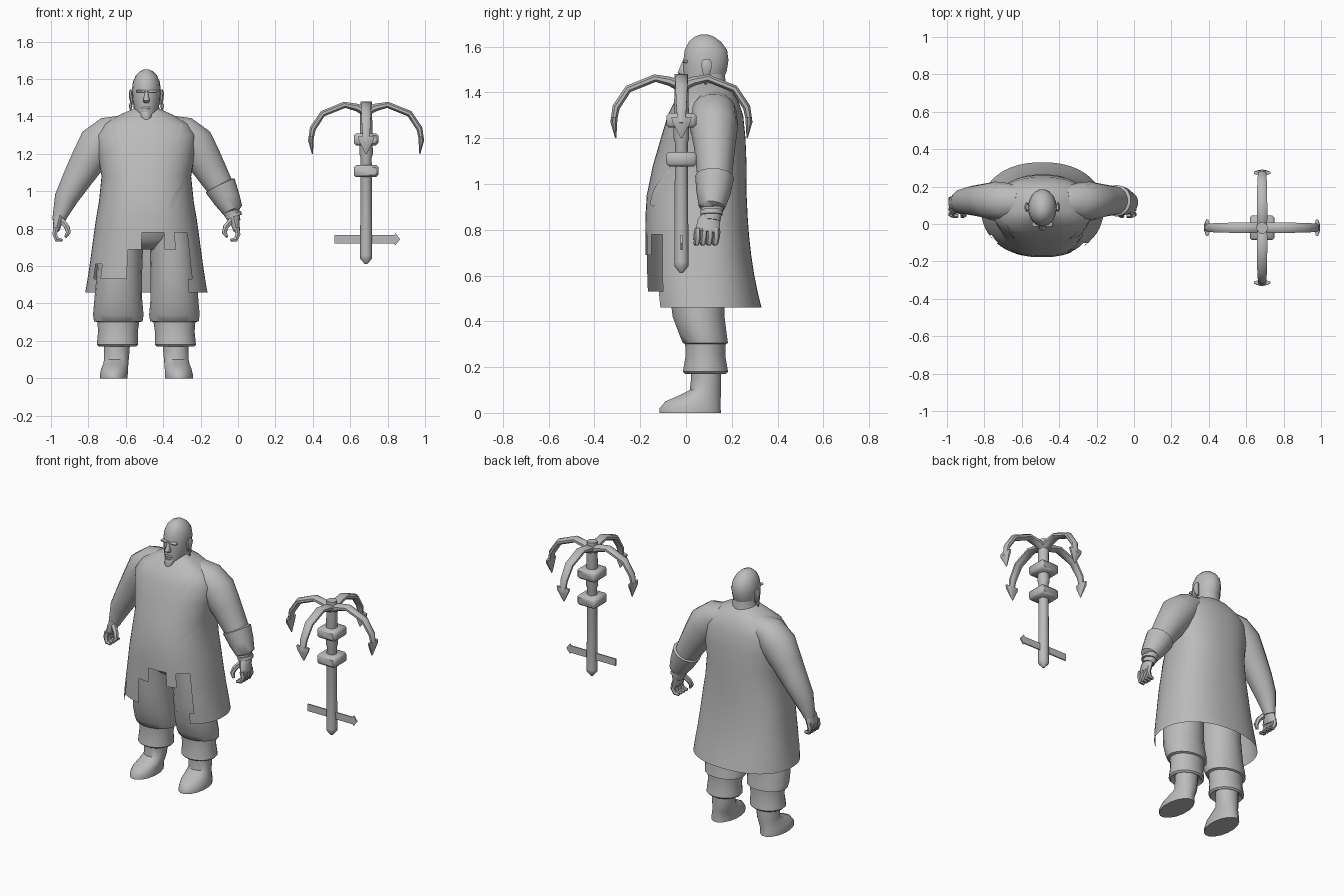
import bpy, bmesh, math
from mathutils import Vector, Matrix
from mathutils.bvhtree import BVHTree

GREY = bpy.data.materials.new("plain_grey")
GREY.diffuse_color = (0.5, 0.5, 0.5, 1)
CX = -0.49            # middle of the figure
AX, AY = 0.685, -0.02  # middle of the anchor


def finish(name, bm):
    bmesh.ops.remove_doubles(bm, verts=bm.verts, dist=0.0005)
    bmesh.ops.recalc_face_normals(bm, faces=bm.faces)
    me = bpy.data.meshes.new(name)
    bm.to_mesh(me)
    bm.free()
    me.materials.append(GREY)
    ob = bpy.data.objects.new(name, me)
    bpy.context.collection.objects.link(ob)
    return ob


def skin(name, rings, caps=True, keep=lambda a, b: True):
    """Join point rings into a surface; keep() can drop faces."""
    bm = bmesh.new()
    vs = [[bm.verts.new(p) for p in r] for r in rings]
    n = len(rings[0])
    for a, b in zip(vs, vs[1:]):
        for i in range(n):
            j = (i + 1) % n
            mid = (a[i].co + a[j].co + b[i].co + b[j].co) / 4
            if keep(mid, min(b[i].co.z, a[i].co.z)):
                bm.faces.new((a[i], a[j], b[j], b[i]))
    if caps:
        bm.faces.new(vs[0])
        bm.faces.new(vs[-1])
    return finish(name, bm)


def power(v, e):
    return math.copysign(abs(v) ** e, v)


def ring(cx, cy, z, rx, ry_front, ry_back, n, e=1.0):
    pts = []
    for i in range(n):
        t = 2 * math.pi * (i + 0.5) / n
        s, c = power(math.sin(t), e), power(math.cos(t), e)
        pts.append((cx + rx * s, cy - (ry_front if c > 0 else ry_back) * c, z))
    return pts


def loft(name, rows, n=16, e=1.0):
    """Rows of (x, y, z, rx, ry)."""
    return skin(name, [ring(x, y, z, rx, ry, ry, n, e) for x, y, z, rx, ry in rows])


def tube(name, pts, n=10, origin=(0, 0, 0), turn=0.0, s=1):
    """Sweep through (x, y, z, r, ry); ry is the radius along y."""
    P = [Vector(p[:3]) for p in pts]
    rot = Matrix.Rotation(turn, 3, 'Z')
    rings = []
    for i, p in enumerate(pts):
        tan = (P[min(i + 1, len(P) - 1)] - P[max(i - 1, 0)]).normalized()
        side = Vector((0, 1, 0))
        side = (side - tan * side.dot(tan)).normalized()
        up = tan.cross(side)
        r = []
        for k in range(n):
            a = 2 * math.pi * (k + 0.5) / n
            q = rot @ (P[i] + up * p[3] * math.cos(a) + side * p[4] * math.sin(a))
            r.append((origin[0] + s * q.x, origin[1] + q.y, origin[2] + q.z))
        rings.append(r)
    return skin(name, rings)


def box(name, centre, size, bevel=0.0):
    bm = bmesh.new()
    bmesh.ops.create_cube(bm, size=1)
    bmesh.ops.scale(bm, vec=size, verts=bm.verts)
    if bevel:
        bmesh.ops.bevel(bm, geom=bm.edges[:], offset=bevel, segments=1, affect='EDGES')
    bmesh.ops.translate(bm, vec=centre, verts=bm.verts)
    return finish(name, bm)


# Coat with a ragged front hem
def hem(x, y):
    if y > -0.03:
        return 0.46
    for limit, z in ((-0.27, .46), (-0.24, .61), (-0.10, .53), (-0.03, .69),
                     (0.09, .78), (0.15, .69), (0.23, .78)):
        if x < limit:
            return z
    return 0.46


coat_rows = [(1.445, .06, .03, .15), (1.41, .14, 0, .20), (1.36, .225, -.05, .23),
             (1.30, .265, -.08, .25), (1.20, .26, -.11, .26), (1.08, .24, -.145, .265),
             (.95, .253, -.172, .265), (.85, .27, -.178, .27), (.78, .28, -.178, .275),
             (.69, .292, -.178, .285), (.61, .303, -.178, .297), (.53, .315, -.175, .313),
             (.46, .327, -.17, .33)]
coat = skin("coat", [ring(CX, .08, z, hw, .08 - f, b - .08, 56, .85 if z > .5 else .9)
                     for z, hw, f, b in coat_rows], caps=False,
            keep=lambda m, low: low > hem(m.x - CX, m.y) - 0.005)

# Patch and shoulder stitching laid on the coat
tree = BVHTree.FromPolygons([v.co for v in coat.data.vertices],
                            [list(p.vertices) for p in coat.data.polygons])


def ribbon(name, path, w):
    bm = bmesh.new()
    rows = []
    for x, z in path:
        row = []
        for d in (-w, w):
            hit = tree.ray_cast(Vector((CX + x + d, -1, z - d * .4)), Vector((0, 1, 0)))[0]
            if hit:
                row.append(bm.verts.new(hit + Vector((0, -.005, 0))))
        if len(row) == 2:
            rows.append(row)
    for a, b in zip(rows, rows[1:]):
        bm.faces.new((a[0], a[1], b[1], b[0]))
    finish(name, bm)


ribbon("coat_patch", [(.145, .905), (.155, .95), (.17, .985), (.195, 1.015), (.215, 1.05)], .018)
for s in (-1, 1):
    ribbon("shoulder_seam", [(s * .185, 1.36), (s * .175, 1.31), (s * .15, 1.25)], .007)

# Hips inside the coat
loft("hips", [(CX, .05, .95, .2, .17), (CX, .05, .82, .23, .17),
              (CX, .05, .74, .2, .14), (CX, .05, .69, .08, .09)], 20)

for s, side in ((-1, "right"), (1, "left")):
    # Trousers with a rolled cuff
    loft(side + "_trouser", [(CX + s * x, y, z, rx, ry) for x, y, z, rx, ry in (
        (.12, .05, .85, .12, .15), (.138, .045, .7, .12, .135), (.145, .045, .55, .122, .122),
        (.15, .055, .42, .128, .115), (.15, .075, .34, .135, .105), (.15, .085, .305, .13, .1),
        (.15, .085, .3, .112, .09), (.152, .085, .25, .106, .088), (.155, .085, .18, .11, .1),
        (.155, .085, .17, .1, .09), (.155, .088, .19, .07, .07))], 18)
    # Boots
    loft(side + "_boot", [(CX + s * x, y, z, rx, ry) for x, y, z, rx, ry in (
        (.155, .088, .22, .07, .068), (.158, .088, .15, .07, .067), (.16, .085, .1, .067, .07),
        (.164, .06, .075, .069, .094), (.17, .03, .05, .073, .123),
        (.174, .018, .02, .076, .136), (.174, .018, 0, .076, .137))], 16)
    # Arms
    tube(side + "_arm", [(.12, .12, 1.35, .06, .08), (.19, .12, 1.32, .09, .1),
                         (.255, .122, 1.25, .113, .105), (.315, .125, 1.16, .095, .09),
                         (.38, .125, 1.05, .078, .078), (.43, .12, .96, .064, .066),
                         (.465, .112, .86, .038, .042), (.47, .11, .84, .034, .04)],
         14, (CX, 0, 0), 0, s)
    # Hand with curled fingers and thumb
    tube(side + "_palm", [(.462, .11, .875, .03, .035), (.473, .1, .835, .026, .05),
                          (.483, .095, .79, .018, .055)], 10, (CX, 0, 0), 0, s)
    for k in range(4):
        y = .052 + .027 * k
        tube(side + "_finger", [(.483, y, .805, .016, .015), (.49, y, .77, .015, .015),
                                (.478, y - .005, .742, .014, .014),
                                (.45, y - .008, .738, .009, .011)], 6, (CX, 0, 0), 0, s)
    tube(side + "_thumb", [(.455, .08, .845, .017, .018), (.425, .06, .81, .016, .017),
                           (.417, .048, .78, .014, .015), (.432, .04, .755, .008, .009)],
         6, (CX, 0, 0), 0, s)
    # Ears and earrings
    loft(side + "_ear", [(CX + s * x, .09, z, rx, ry) for x, z, rx, ry in (
        (.074, 1.465, .008, .012), (.08, 1.49, .012, .02), (.084, 1.525, .011, .026),
        (.08, 1.545, .008, .015))], 8)
    loft(side + "_earring", [(CX + s * .084, .085, z, r, r) for z, r in (
        (1.475, .004), (1.455, .01), (1.435, .004))], 6)
    # Brows
    box(side + "_brow", (CX + s * .032, -.004, 1.535), (.045, .022, .014), .004)

# Forearm guard and wrist band
tube("forearm_guard", [(.39, .125, 1.04, .06, .06), (.395, .125, 1.03, .088, .085),
                       (.43, .12, .96, .074, .075), (.462, .113, .9, .057, .058),
                       (.463, .113, .895, .035, .04)], 14, (CX, 0, 0))
tube("wrist_band", [(.463, .112, .885, .046, .05), (.467, .112, .865, .046, .05)], 12, (CX, 0, 0))

# Neck, head and face
loft("neck", [(CX, .1, 1.36, .1, .09), (CX, .1, 1.43, .072, .075), (CX, .1, 1.5, .065, .07)])
loft("head", [(CX, y, z, rx, ry) for y, z, rx, ry in (
    (.03, 1.385, .022, .03), (.05, 1.40, .045, .058), (.07, 1.435, .064, .08),
    (.083, 1.49, .074, .096), (.087, 1.54, .077, .1), (.087, 1.585, .072, .094),
    (.083, 1.62, .056, .072), (.08, 1.642, .034, .045), (.08, 1.652, .012, .018))], 18)
loft("nose", [(CX, y, z, rx, ry) for y, z, rx, ry in (
    (-.002, 1.545, .008, .01), (-.012, 1.51, .012, .016), (-.018, 1.485, .02, .02),
    (-.006, 1.472, .013, .012))], 8)
box("mouth", (CX, -.003, 1.445), (.05, .02, .012), .004)
loft("goatee", [(CX, .01, 1.425, .032, .028), (CX, .0, 1.395, .03, .03),
                (CX, -.012, 1.36, .006, .008)], 8)

# Anchor shaft and bands
loft("anchor_shaft", [(AX, AY, z, r, r) for z, r in (
    (.61, .006), (.64, .032), (.66, .032), (1.18, .03), (1.2, .036), (1.48, .031))], 10)
for z in (1.108, 1.278):
    box("anchor_band", (AX, AY, z), (.132, .132, .064), .012)

# Four hooked arms with flukes
for k in range(4):
    turn = k * math.pi / 2
    tube("anchor_arm", [(0, 0, 1.425, .026, .028), (.05, 0, 1.448, .022, .03),
                        (.115, 0, 1.462, .018, .03), (.232, 0, 1.415, .018, .028),
                        (.285, 0, 1.335, .018, .024), (.298, 0, 1.265, .014, .018)],
         8, (AX, AY, 0), turn)
    tube("anchor_fluke", [(.293, 0, 1.292, .014, .048), (.295, 0, 1.27, .016, .042),
                          (.287, 0, 1.2, .003, .004)], 8, (AX, AY, 0), turn)

# Flat cross bar with a pointed end
bm = bmesh.new()
outline = [(.515, .72), (.835, .72), (.842, .712), (.867, .743), (.842, .776), (.835, .765), (.515, .765)]
face = bm.faces.new([bm.verts.new((x, AY - .004, z)) for x, z in outline])
ext = bmesh.ops.extrude_face_region(bm, geom=[face])
bmesh.ops.translate(bm, vec=(0, .008, 0),
                    verts=[v for v in ext["geom"] if isinstance(v, bmesh.types.BMVert)])
finish("anchor_cross_bar", bm)

# Smooth shading with sharp edges kept
for ob in bpy.context.scene.objects:
    ob.select_set(True)
    bpy.context.view_layer.objects.active = ob
bpy.ops.object.shade_smooth_by_angle(angle=math.radians(45))
